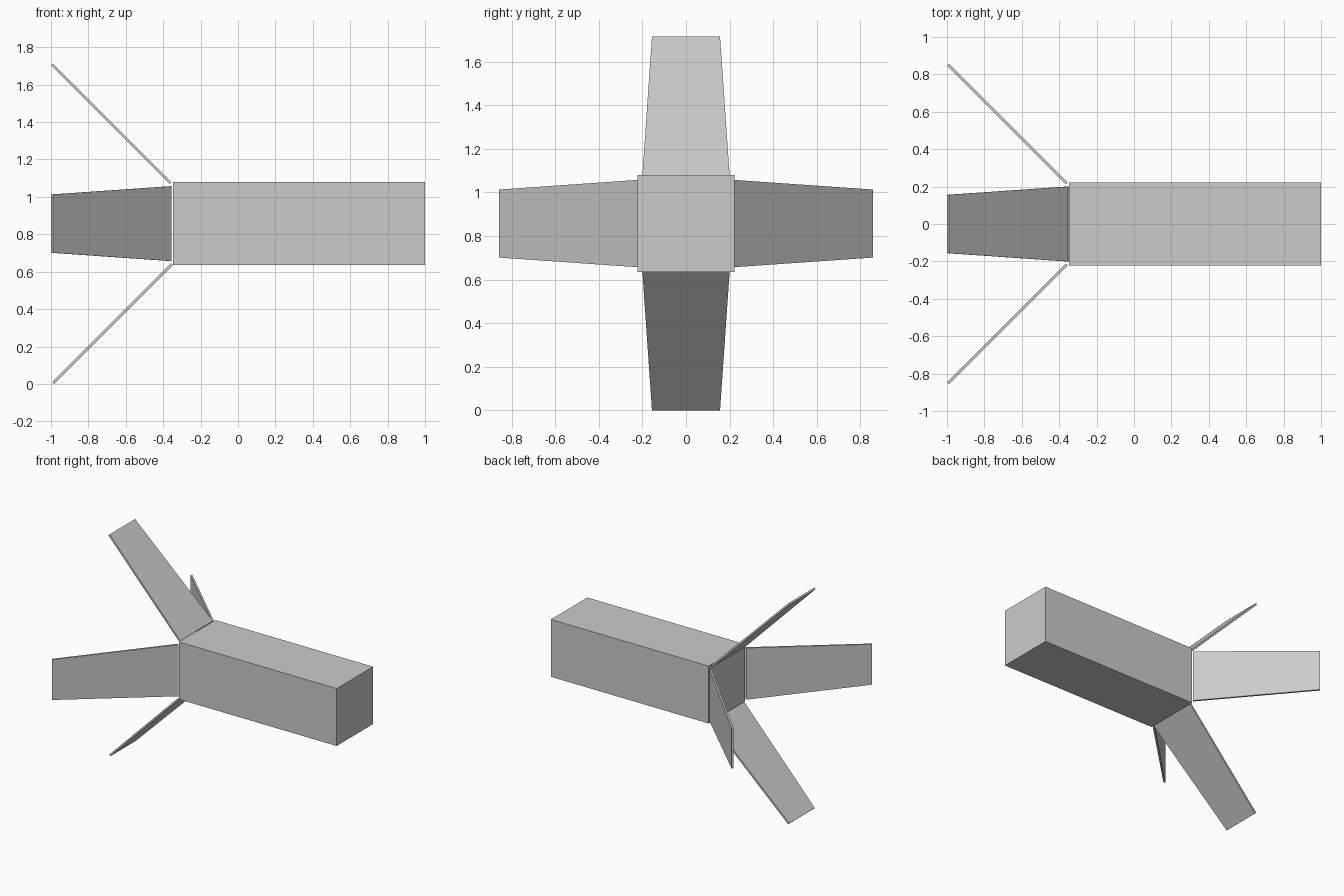
import bpy, bmesh, math
from mathutils import Matrix, Vector

cube = bpy.data.objects.get("Cube")
if cube:
    bpy.data.objects.remove(cube, do_unlink=True)

AXIS_Z = 0.857          # height of the body's long axis
HALF = 0.222            # half width of the square body

grey = bpy.data.materials.new("plain grey")
grey.use_nodes = True
colour = (0.6, 0.6, 0.6, 1)
grey.diffuse_color = colour
grey.node_tree.nodes["Principled BSDF"].inputs["Base Color"].default_value = colour


def finish(bm, name):
    bmesh.ops.recalc_face_normals(bm, faces=bm.faces[:])
    mesh = bpy.data.meshes.new(name)
    bm.to_mesh(mesh)
    bm.free()
    mesh.materials.append(grey)
    obj = bpy.data.objects.new(name, mesh)
    bpy.context.collection.objects.link(obj)
    return obj


# Square body
bm = bmesh.new()
bmesh.ops.create_cube(bm, size=1)
bmesh.ops.scale(bm, verts=bm.verts[:], vec=(1.348, 2 * HALF, 2 * HALF))
body = finish(bm, "body")
body.location = (0.326, 0, AXIS_Z)


# Tapered tail fin, swept back at 45 degrees and turned about the body axis
def make_fin(name, turn, shift=0.0):
    root, tip = Vector((-0.36, 0, 0.217)), Vector((-0.995, 0, 0.852))
    bm = bmesh.new()
    bmesh.ops.create_cube(bm, size=1)
    for v in bm.verts:
        width = 0.4 if v.co.z < 0 else 0.312
        v.co.x *= 0.014
        v.co.y *= width
        v.co.z *= (tip - root).length
    place = (Matrix.Translation((shift, 0, AXIS_Z))
             @ Matrix.Rotation(turn, 4, 'X')
             @ Matrix.Translation((root + tip) / 2)
             @ Matrix.Rotation(-math.pi / 4, 4, 'Y'))
    bmesh.ops.transform(bm, matrix=place, verts=bm.verts[:])
    finish(bm, name)


make_fin("top_fin", 0)
make_fin("front_fin", math.pi / 2)
make_fin("bottom_fin", math.pi, 0.007)
make_fin("back_fin", -math.pi / 2)
